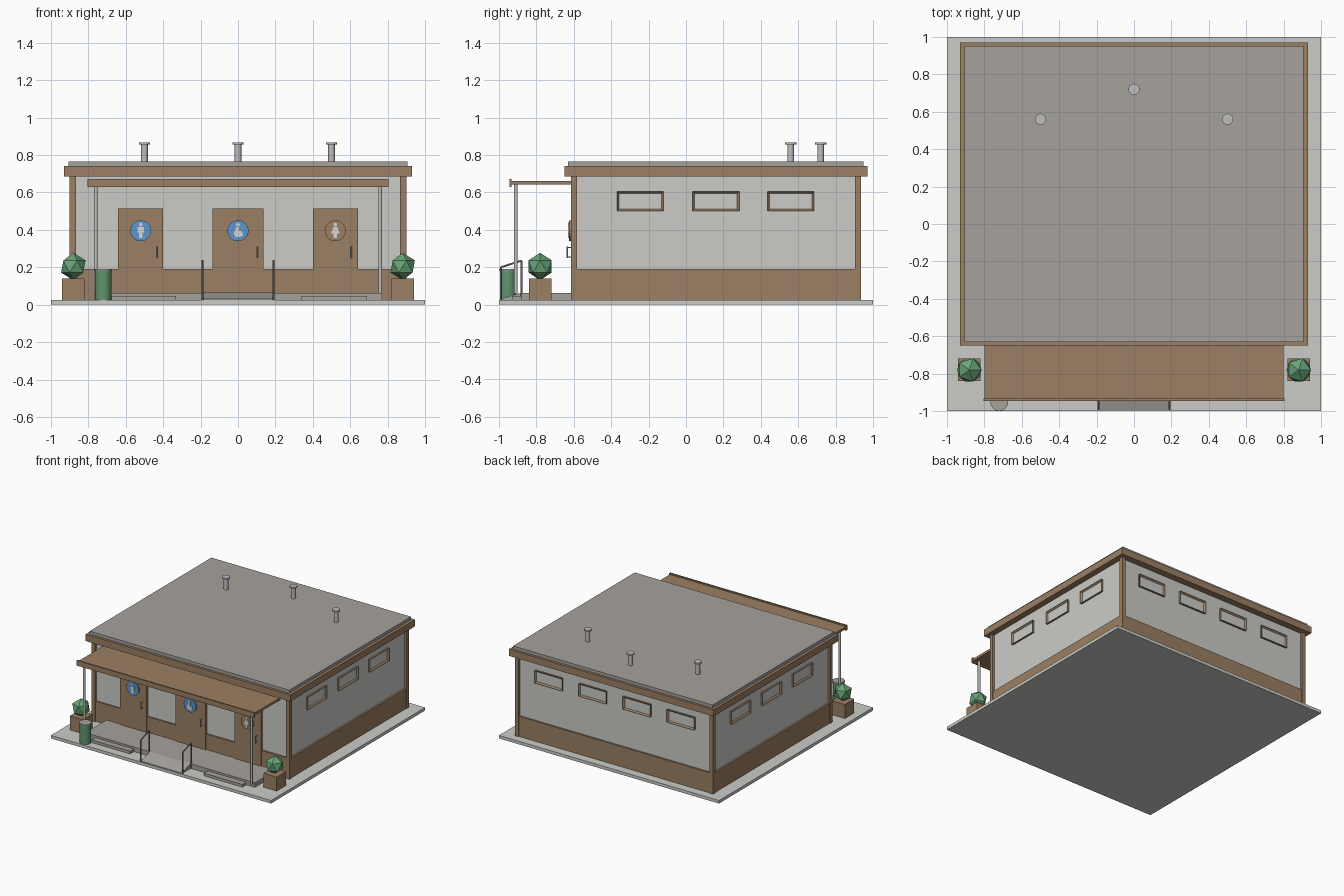
import bpy, bmesh, math
from mathutils import Vector, Matrix

cube = bpy.data.objects.get("Cube")
if cube:
    bpy.data.objects.remove(cube, do_unlink=True)


def material(name, r, g, b):
    m = bpy.data.materials.new(name)
    m.use_nodes = True
    m.diffuse_color = (r, g, b, 1)
    m.node_tree.nodes["Principled BSDF"].inputs["Base Color"].default_value = (r, g, b, 1)
    return m


WALL = material("pale wall", 0.60, 0.60, 0.57)
BROWN = material("brown trim", 0.33, 0.215, 0.125)
ROOF = material("warm grey", 0.38, 0.36, 0.34)
METAL = material("light metal", 0.52, 0.52, 0.52)
DARK = material("dark metal", 0.2, 0.22, 0.24)
LEAF = material("leaf green", 0.14, 0.37, 0.19)
BIN = material("bin green", 0.12, 0.30, 0.15)
BLUE = material("sign blue", 0.11, 0.30, 0.62)
WHITE = material("sign white", 0.68, 0.68, 0.68)


def finish(name, bm, *mats):
    bmesh.ops.recalc_face_normals(bm, faces=bm.faces)
    mesh = bpy.data.meshes.new(name)
    bm.to_mesh(mesh)
    bm.free()
    for m in mats:
        mesh.materials.append(m)
    ob = bpy.data.objects.new(name, mesh)
    bpy.context.collection.objects.link(ob)
    return ob


def box(name, mat, x, y, z):
    """Box from (low, high) pairs."""
    bm = bmesh.new()
    bmesh.ops.create_cube(bm, size=1)
    for v in bm.verts:
        v.co = [(a + b) / 2 + c * (b - a) for (a, b), c in zip((x, y, z), v.co)]
    return finish(name, bm, mat)


def rod(name, mat, start, end, radius, sides=12):
    """Cylinder between two points, smooth around its side."""
    a, b = Vector(start), Vector(end)
    bm = bmesh.new()
    bmesh.ops.create_cone(bm, cap_ends=True, segments=sides, radius1=radius,
                          radius2=radius, depth=(b - a).length)
    turn = (b - a).to_track_quat('Z', 'Y').to_matrix().to_4x4()
    bm.transform(Matrix.Translation((a + b) / 2) @ turn)
    for f in bm.faces:
        f.smooth = len(f.verts) == 4
    for e in bm.edges:
        e.smooth = all(f.smooth for f in e.link_faces)
    return finish(name, bm, mat)


def prism(name, mat, points, axis, low, high):
    """Extrude a 2D outline along the x or y axis."""
    bm = bmesh.new()
    place = (lambda p, d: (d, *p)) if axis == 'x' else (lambda p, d: (p[0], d, p[1]))
    face = bm.faces.new([bm.verts.new(place(p, low)) for p in points])
    new = bmesh.ops.extrude_face_region(bm, geom=[face])["geom"]
    shift = (high - low, 0, 0) if axis == 'x' else (0, high - low, 0)
    bmesh.ops.translate(bm, vec=shift, verts=[v for v in new if isinstance(v, bmesh.types.BMVert)])
    return finish(name, bm, mat)


def window(name, location, angle):
    """Framed window facing local -y, with a recessed pane."""
    bm = bmesh.new()
    bmesh.ops.create_cube(bm, size=1)
    bmesh.ops.scale(bm, vec=(0.25, 0.03, 0.104), verts=bm.verts)
    front = min(bm.faces, key=lambda f: f.calc_center_median().y)
    bmesh.ops.inset_region(bm, faces=[front], thickness=0.016)
    bmesh.ops.translate(bm, vec=(0, 0.012, 0), verts=front.verts)
    front.material_index = 1
    bm.transform(Matrix.Translation(location) @ Matrix.Rotation(angle, 4, 'Z'))
    finish(name, bm, BROWN, WALL)


# Ground slab, walls, plinth and roof
box("ground_slab", WALL, (-1, 1), (-1, 1), (0, 0.025))
box("walls", WALL, (-0.88, 0.88), (-0.595, 0.915), (0.02, 0.7))
box("plinth", BROWN, (-0.895, 0.895), (-0.608, 0.93), (0.025, 0.19))
box("roof_fascia", BROWN, (-0.93, 0.93), (-0.65, 0.97), (0.685, 0.74))
box("roof_slab", ROOF, (-0.907, 0.907), (-0.63, 0.95), (0.74, 0.765))
for x in (-0.9, 0.867):
    for y in (-0.616, 0.903):
        box("corner_post", BROWN, (x, x + 0.033), (y, y + 0.033), (0.025, 0.69))

# Windows on both sides and the back
for y in (-0.245, 0.16, 0.56):
    window("right_window", (-0.88, y, 0.553), -math.pi / 2)
    window("left_window", (0.88, y, 0.553), math.pi / 2)
for x in (-0.6, -0.2, 0.2, 0.6):
    window("back_window", (x, 0.915, 0.553), math.pi)

# Roof vents
for x, y in ((-0.5, 0.56), (0, 0.72), (0.5, 0.56)):
    rod("vent_pipe", METAL, (x, y, 0.76), (x, y, 0.855), 0.018, 16)
    rod("vent_cap", METAL, (x, y, 0.855), (x, y, 0.867), 0.03, 16)

# Awning on two slim posts
box("awning", BROWN, (-0.8, 0.8), (-0.94, -0.59), (0.642, 0.662))
box("awning_lip", BROWN, (-0.805, 0.805), (-0.945, -0.932), (0.63, 0.672))
for x in (-0.76, 0.76):
    rod("awning_post", METAL, (x, -0.91, 0.06), (x, -0.91, 0.645), 0.01)

# Porch, steps and ramp
box("porch", ROOF, (-0.77, 0.77), (-0.88, -0.6), (0.025, 0.063))
for x in (-0.68, 0.34):
    box("step", ROOF, (x, x + 0.35), (-0.93, -0.88), (0.025, 0.047))
prism("ramp", ROOF, [(-0.995, 0.025), (-0.88, 0.025), (-0.88, 0.064), (-0.995, 0.03)],
      'x', -0.185, 0.185)
for x in (-0.19, 0.19):
    low, high = (x, -0.99, 0.2), (x, -0.88, 0.235)
    rod("ramp_rail", DARK, low, high, 0.005, 8)
    rod("rail_front_post", DARK, (x, -0.99, 0.02), low, 0.005, 8)
    rod("rail_back_post", DARK, (x, -0.88, 0.02), high, 0.005, 8)


# Doors with round signs and pull handles
def figure(name, x, outline, head_x=0):
    prism(name + "_body", WHITE, [(x + a, 0.4 + b) for a, b in outline], 'y', -0.631, -0.624)
    rod(name + "_head", WHITE, (x + head_x, -0.624, 0.428), (x + head_x, -0.631, 0.428), 0.01)


for name, x, half, disc in (("right_door", -0.52, 0.12, BLUE), ("middle_door", 0, 0.137, BLUE),
                            ("left_door", 0.52, 0.12, BROWN)):
    box(name, BROWN, (x - half, x + half), (-0.616, -0.59), (0.06, 0.515))
    rod(name + "_sign", disc, (x, -0.61, 0.395), (x, -0.625, 0.395), 0.056, 32)
    hx = x + half - 0.035
    rod(name + "_handle", METAL, (hx, -0.635, 0.25), (hx, -0.635, 0.31), 0.004, 8)
    for z in (0.255, 0.305):
        rod(name + "_handle_mount", METAL, (hx, -0.61, z), (hx, -0.635, z), 0.003, 8)

figure("man", -0.52, [(-0.017, 0.016), (-0.017, -0.015), (-0.01, -0.015), (-0.01, -0.045),
                      (0.01, -0.045), (0.01, -0.015), (0.017, -0.015), (0.017, 0.016)])
figure("wheelchair", 0, [(-0.008, 0.016), (-0.022, -0.015), (-0.015, -0.038), (0.01, -0.038),
                         (0.028, -0.03), (0.02, -0.006), (0.004, -0.006), (0.006, 0.016)])
figure("woman", 0.52, [(-0.01, 0.016), (-0.024, -0.02), (-0.009, -0.02), (-0.009, -0.045),
                       (0.009, -0.045), (0.009, -0.02), (0.024, -0.02), (0.01, 0.016)])

# Planters with faceted bushes
for x in (-0.88, 0.88):
    box("planter", BROWN, (x - 0.06, x + 0.06), (-0.84, -0.72), (0.025, 0.14))
    bm = bmesh.new()
    bmesh.ops.create_icosphere(bm, subdivisions=1, radius=0.073)
    bm.transform(Matrix.Translation((x, -0.78, 0.204)))
    finish("bush", bm, LEAF)

# Litter bin
rod("bin", BIN, (-0.72, -0.952, 0.025), (-0.72, -0.952, 0.183), 0.043, 24)
rod("bin_lid", ROOF, (-0.72, -0.952, 0.183), (-0.72, -0.952, 0.19), 0.047, 24)
